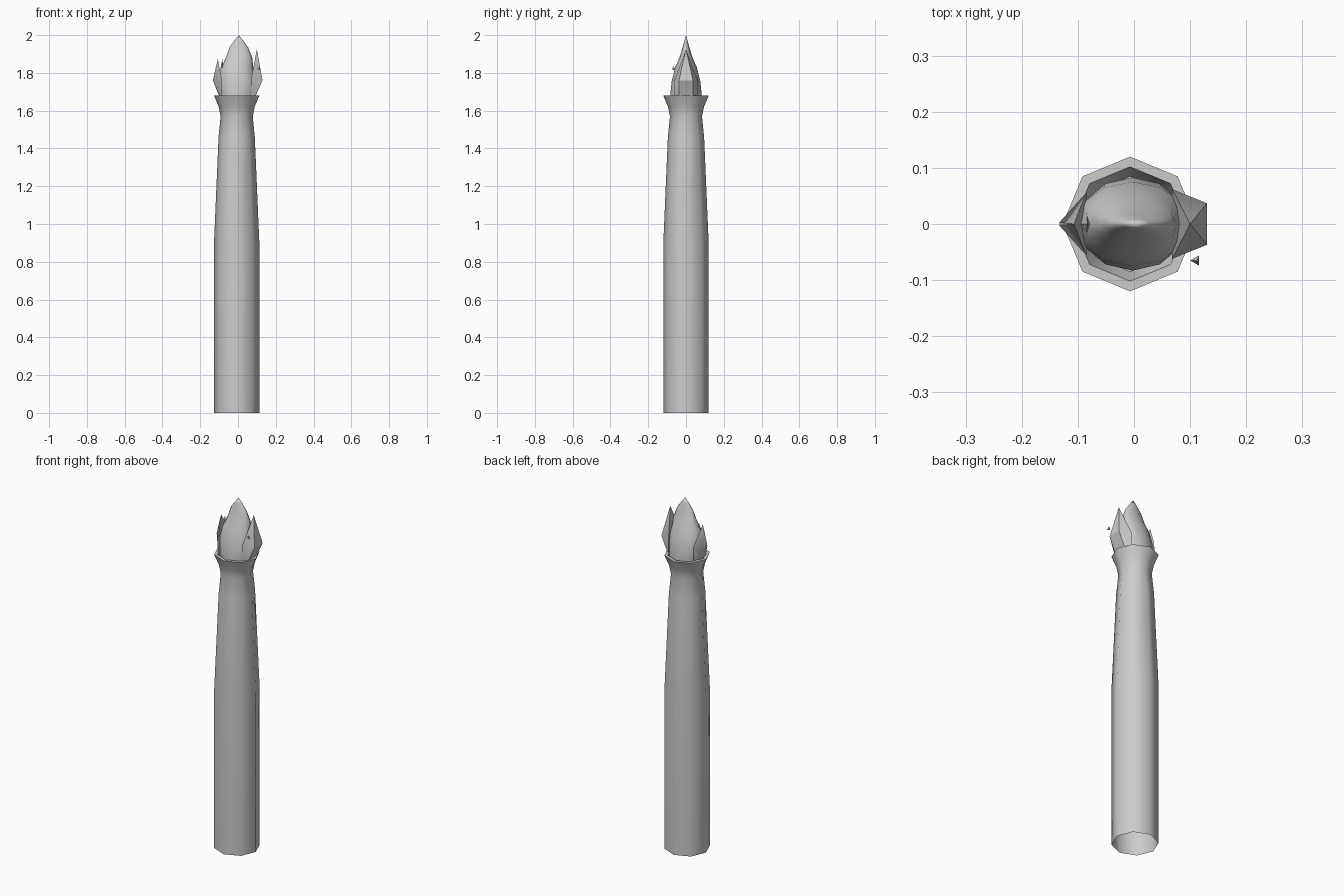
import bpy, bmesh, math

old = bpy.data.objects.get("Cube")
if old:
    bpy.data.objects.remove(old, do_unlink=True)

GREY = (0.6, 0.6, 0.6, 1.0)
mat = bpy.data.materials.new("plain grey")
mat.use_nodes = True
mat.diffuse_color = GREY
mat.node_tree.nodes["Principled BSDF"].inputs["Base Color"].default_value = GREY


def loft(name, rings, tip=None, base=None, angle=60):
    """Skin equal-length rings of points, optionally closed to a tip or base point."""
    bm = bmesh.new()
    loops = [[bm.verts.new(p) for p in ring] for ring in rings]
    n = len(loops[0])
    for low, high in zip(loops, loops[1:]):
        for i in range(n):
            j = (i + 1) % n
            bm.faces.new((low[i], low[j], high[j], high[i]))
    for point, loop in ((base, loops[0]), (tip, loops[-1])):
        if point:
            v = bm.verts.new(point)
            for i in range(n):
                j = (i + 1) % n
                bm.faces.new((loop[i], loop[j], v) if point is tip
                             else (loop[j], loop[i], v))
    mesh = bpy.data.meshes.new(name)
    bm.to_mesh(mesh)
    bm.free()
    mesh.materials.append(mat)
    obj = bpy.data.objects.new(name, mesh)
    bpy.context.collection.objects.link(obj)
    bpy.ops.object.select_all(action='DESELECT')
    obj.select_set(True)
    bpy.context.view_layer.objects.active = obj
    bpy.ops.object.shade_smooth_by_angle(angle=math.radians(angle))
    return obj


def oval(x0, x1, ry, z, n=8):
    cx, rx = (x0 + x1) / 2, (x1 - x0) / 2
    return [(cx + rx * math.cos(math.tau * i / n),
             ry * math.sin(math.tau * i / n), z) for i in range(n)]


# Eight-sided handle, open below, flaring to a hollow lipped cup
CX = -0.007
profile = [(0.12, 0), (0.12, 0.9), (0.096, 1.46), (0.085, 1.57),
           (0.095, 1.62), (0.12, 1.68), (0.102, 1.68), (0.085, 1.62)]
loft("torch_handle", [oval(CX - r, CX + r, r, z) for r, z in profile],
     tip=(CX, 0, 1.61))

# Central flame tongue, flattened front to back
tongue = [(-0.09, 0.085, 0.083, 1.63), (-0.1, 0.095, 0.083, 1.69),
          (-0.105, 0.1, 0.075, 1.76), (-0.088, 0.08, 0.057, 1.83),
          (-0.064, 0.076, 0.035, 1.88), (-0.045, 0.054, 0.018, 1.935),
          (-0.02, 0.028, 0.009, 1.97)]
loft("flame_core", [oval(*t, n=12) for t in tongue], tip=(0.005, 0, 2.0))


def shard(name, outer, inner, half_out, half_in, tip, foot):
    """Pointed side flame: a wedge swelling outward, then rising to a tip."""
    def section(shift, z):
        return [(inner, -half_in, z), (outer + shift, -half_out, z),
                (outer + shift, half_out, z), (inner, half_in, z)]
    loft(name, [section(foot, 1.66), section(0, 1.76)], tip=tip, angle=30)


# Side flames
shard("left_flame", 0.13, 0.068, 0.037, 0.062, (0.1, 0, 1.925), -0.045)
shard("right_flame", -0.133, -0.085, 0.003, 0.056, (-0.107, 0, 1.875), 0.04)

# Small inner lick beside the right flame
loft("inner_flame", [oval(-0.1, -0.07, 0.03, 1.78, 4)],
     tip=(-0.083, 0, 1.875), angle=30)

# Loose spark
loft("spark", [[(0.1, -0.065, 1.825), (0.116, -0.074, 1.82),
                (0.116, -0.056, 1.82)]],
     tip=(0.112, -0.065, 1.837), base=(0.112, -0.065, 1.815), angle=30)
